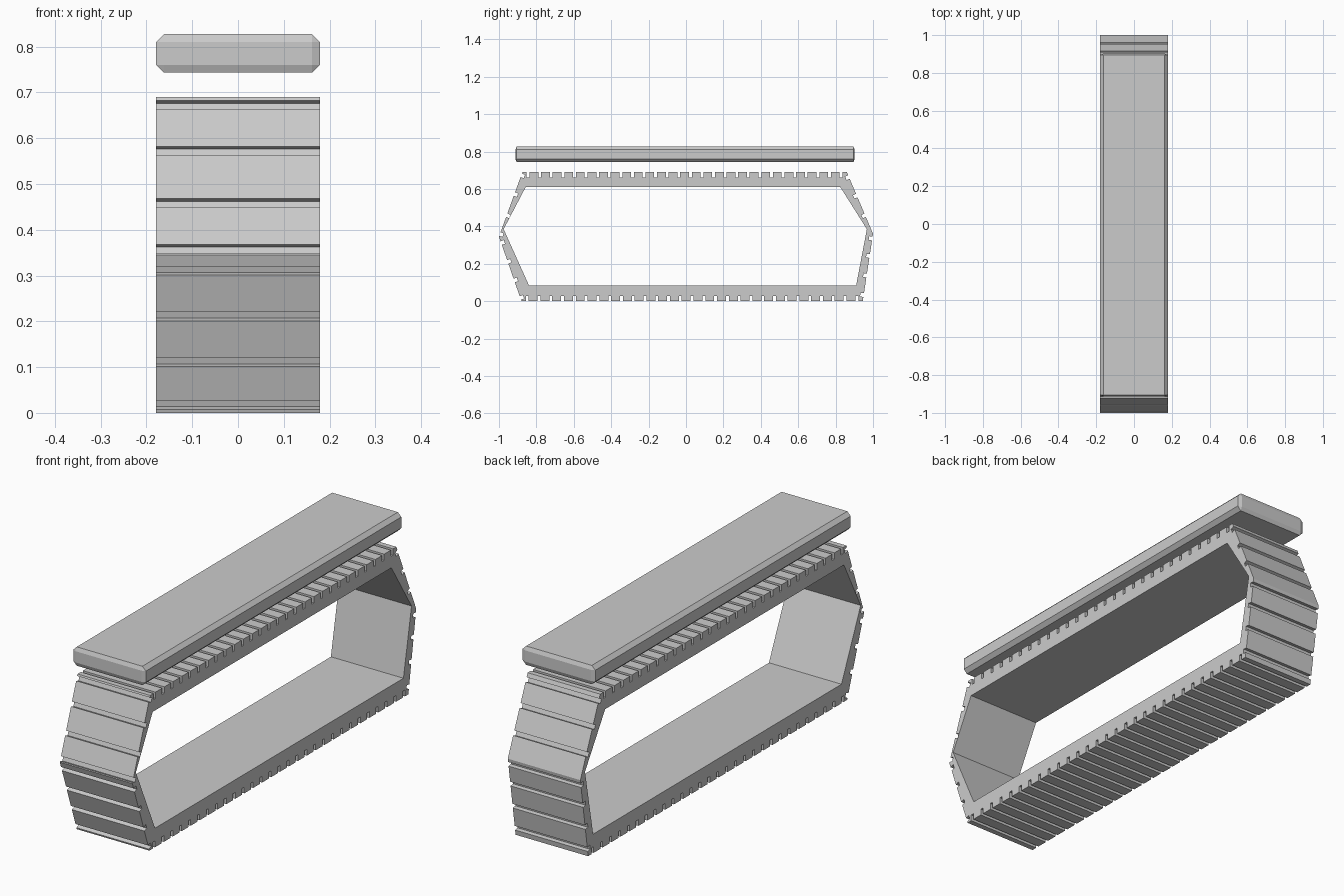
import bpy, bmesh
from mathutils import Vector

if "Cube" in bpy.data.objects:
    bpy.data.objects.remove(bpy.data.objects["Cube"])

HALF_W = 0.179


def grooved(p, q, fractions, width, depth):
    """Points from p towards q (counter-clockwise), with slots cut inward."""
    p, q = Vector(p), Vector(q)
    d = (q - p).normalized()
    n = Vector((-d.y, d.x))
    pts = [p]
    for f in fractions:
        c = p.lerp(q, f)
        a, b = c - d * width / 2, c + d * width / 2
        pts += [a, a + n * depth, b + n * depth, b]
    return pts


def even(n):
    return [(i + 0.5) / n for i in range(n)]


# Track belt: grooved outer outline with a plain hole, extruded across x
bl, br, tipr = (-0.88, 0.0), (0.945, 0.0), (1.0, 0.36)
tr, tl, tipl = (0.86, 0.69), (-0.875, 0.69), (-1.0, 0.345)
outer = grooved(bl, br, even(29), 0.015, 0.028)
outer += grooved(br, tipr, [0.09, 0.38, 0.67, 0.93], 0.02, 0.018)
outer += grooved(tipr, tr, [0.3, 0.62, 0.92], 0.02, 0.018)
outer += grooved(tr, tl, even(28), 0.015, 0.028)
outer += grooved(tl, tipl, [0.05, 0.34, 0.67, 0.96], 0.02, 0.018)
outer += grooved(tipl, bl, [0.1, 0.39, 0.68, 0.95], 0.02, 0.018)
inner = [(-0.84, 0.085), (0.91, 0.085), (0.967, 0.385),
         (0.825, 0.61), (-0.857, 0.61), (-0.975, 0.385)]

curve = bpy.data.curves.new("track_belt", "CURVE")
curve.dimensions = "2D"
curve.fill_mode = "BOTH"
curve.extrude = HALF_W
for pts in (outer, inner):
    s = curve.splines.new("POLY")
    s.points.add(len(pts) - 1)
    for sp, p in zip(s.points, pts):
        sp.co = (p[0], p[1], 0, 1)
    s.use_cyclic_u = True
tmp = bpy.data.objects.new("belt_outline", curve)
bpy.context.collection.objects.link(tmp)
bpy.context.view_layer.update()
mesh = bpy.data.meshes.new_from_object(tmp.evaluated_get(bpy.context.evaluated_depsgraph_get()))
bpy.data.objects.remove(tmp)
bm = bmesh.new()
bm.from_mesh(mesh)
for v in bm.verts:                       # outline (y, z) stands upright
    v.co = (v.co.z, v.co.x, v.co.y)
bmesh.ops.remove_doubles(bm, verts=bm.verts, dist=1e-5)
bmesh.ops.recalc_face_normals(bm, faces=bm.faces)
for f in bm.faces:
    f.smooth = False
bm.to_mesh(mesh)
bm.free()
belt = bpy.data.objects.new("track_belt", mesh)
bpy.context.collection.objects.link(belt)

# Fender slab above the track, chamfered with thinner chamfers lengthwise
STRETCH = 2.4
bm = bmesh.new()
bmesh.ops.create_cube(bm, size=1)
bmesh.ops.scale(bm, vec=(2 * HALF_W, 1.814 * STRETCH, 0.084), verts=bm.verts)
bmesh.ops.bevel(bm, geom=bm.edges[:], offset=0.017, segments=1,
                affect="EDGES", profile=0.5)
bmesh.ops.scale(bm, vec=(1, 1 / STRETCH, 1), verts=bm.verts)
bmesh.ops.translate(bm, vec=(0, -0.005, 0.785), verts=bm.verts)
mesh = bpy.data.meshes.new("fender")
bm.to_mesh(mesh)
bm.free()
bpy.context.collection.objects.link(bpy.data.objects.new("fender", mesh))
